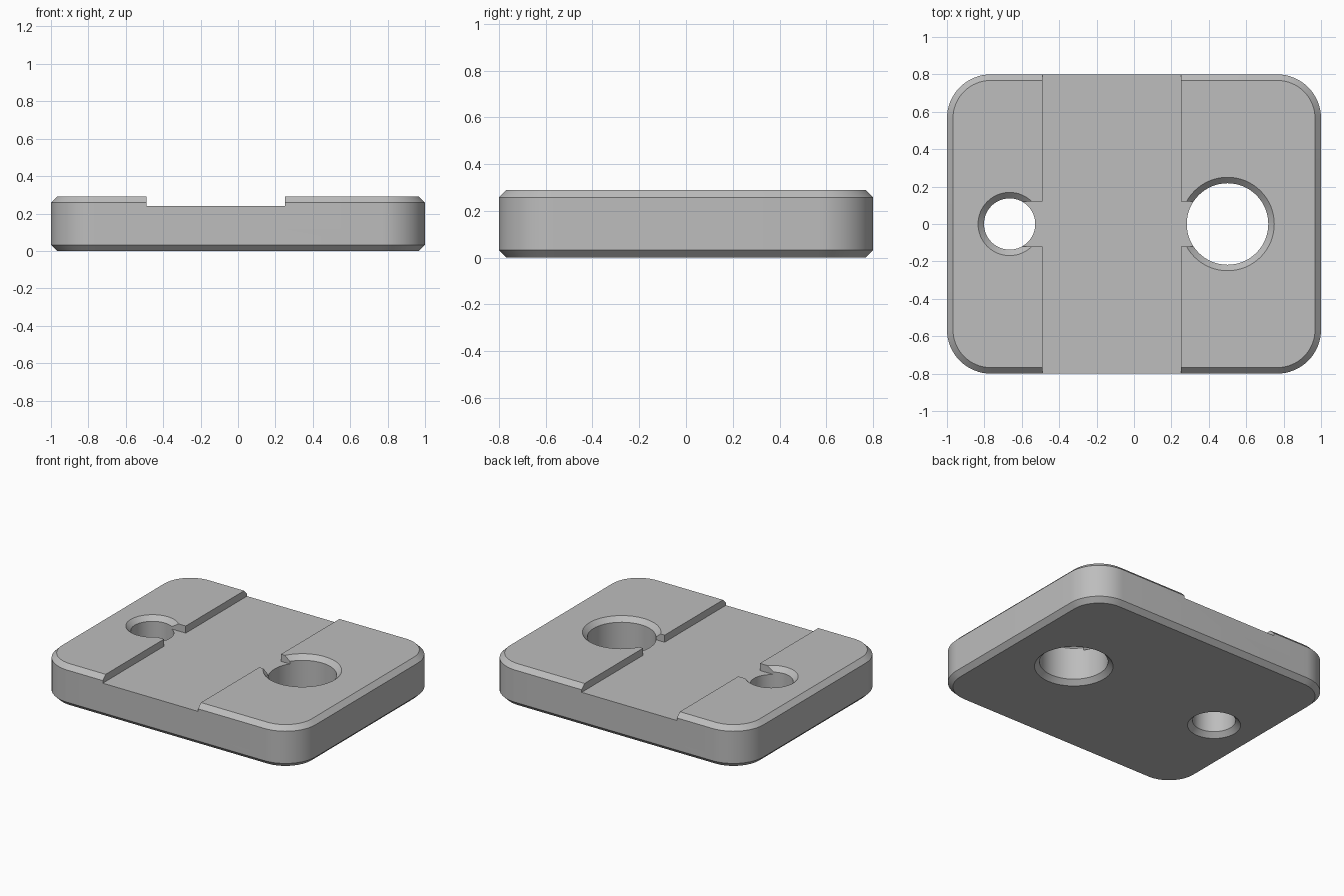
import bpy, bmesh
from math import cos, sin, pi, radians

cube = bpy.data.objects.get("Cube")
if cube:
    bpy.data.objects.remove(cube, do_unlink=True)

LENGTH, WIDTH, HEIGHT = 2.0, 1.6, 0.29
CHAMFER, CORNER = 0.032, 0.235
FLOOR = 0.24                      # height of the recessed channel
CHANNEL = (-0.49, 0.25)           # channel limits along x
SLOT = 0.12                       # half width of the slots into the holes
HOLES = [(-0.665, 0.137), (0.5, 0.218)]   # centre x, radius

grey = bpy.data.materials.new("plain grey")
grey.use_nodes = True
colour = (0.51, 0.51, 0.51, 1)
grey.diffuse_color = colour
grey.node_tree.nodes["Principled BSDF"].inputs["Base Color"].default_value = colour


def stack(name, layers):
    """Solid skinned through matching outlines, each given as (points, z)."""
    bm = bmesh.new()
    rings = [[bm.verts.new((x, y, z)) for x, y in pts] for pts, z in layers]
    count = len(rings[0])
    for low, high in zip(rings, rings[1:]):
        for i in range(count):
            j = (i + 1) % count
            bm.faces.new((low[i], low[j], high[j], high[i]))
    bm.faces.new(rings[0][::-1])
    bm.faces.new(rings[-1])
    bmesh.ops.recalc_face_normals(bm, faces=bm.faces)
    mesh = bpy.data.meshes.new(name)
    bm.to_mesh(mesh)
    bm.free()
    mesh.materials.append(grey)
    obj = bpy.data.objects.new(name, mesh)
    bpy.context.collection.objects.link(obj)
    return obj


def rounded_rectangle(inset, steps=16):
    r = CORNER - inset
    cx, cy = LENGTH / 2 - CORNER, WIDTH / 2 - CORNER
    points = []
    for k, (sx, sy) in enumerate([(1, 1), (-1, 1), (-1, -1), (1, -1)]):
        for i in range(steps + 1):
            a = (k + i / steps) * pi / 2
            points.append((sx * cx + r * cos(a), sy * cy + r * sin(a)))
    return points


def circle(cx, r, steps=64):
    return [(cx + r * cos(2 * pi * i / steps), r * sin(2 * pi * i / steps))
            for i in range(steps)]


# Plate with rounded corners and chamfered rims
plate = stack("plate", [
    (rounded_rectangle(CHAMFER), 0),
    (rounded_rectangle(0), CHAMFER),
    (rounded_rectangle(0), HEIGHT - CHAMFER),
    (rounded_rectangle(CHAMFER), HEIGHT)])

# Channel across the top, with a slot running into each hole
left, right = CHANNEL
small, large = HOLES[0][0], HOLES[1][0]
cross = [(left, -1), (right, -1), (right, -SLOT), (large, -SLOT),
         (large, SLOT), (right, SLOT), (right, 1), (left, 1),
         (left, SLOT), (small, SLOT), (small, -SLOT), (left, -SLOT)]
cutters = [stack("channel_cutter", [(cross, FLOOR), (cross, 1)])]

# Through holes, countersunk on both faces
OVER = 0.02
for x, r in HOLES:
    wide = r + CHAMFER + OVER
    cutters.append(stack("hole_cutter", [
        (circle(x, wide), -OVER),
        (circle(x, r), CHAMFER),
        (circle(x, r), HEIGHT - CHAMFER),
        (circle(x, wide), HEIGHT + OVER)]))

for cutter in cutters:
    cutter.hide_render = True
    cut = plate.modifiers.new("cut", 'BOOLEAN')
    cut.operation = 'DIFFERENCE'
    cut.solver = 'EXACT'
    cut.object = cutter

# Bake the cuts and drop the cutters
bpy.context.view_layer.update()
evaluated = plate.evaluated_get(bpy.context.evaluated_depsgraph_get())
finished = bpy.data.meshes.new_from_object(evaluated)
plate.modifiers.clear()
plate.data = finished
for cutter in cutters:
    bpy.data.objects.remove(cutter, do_unlink=True)

# Smooth round walls, crisp edges
bpy.ops.object.select_all(action='DESELECT')
plate.select_set(True)
bpy.context.view_layer.objects.active = plate
bpy.ops.object.shade_smooth_by_angle(angle=radians(25))
